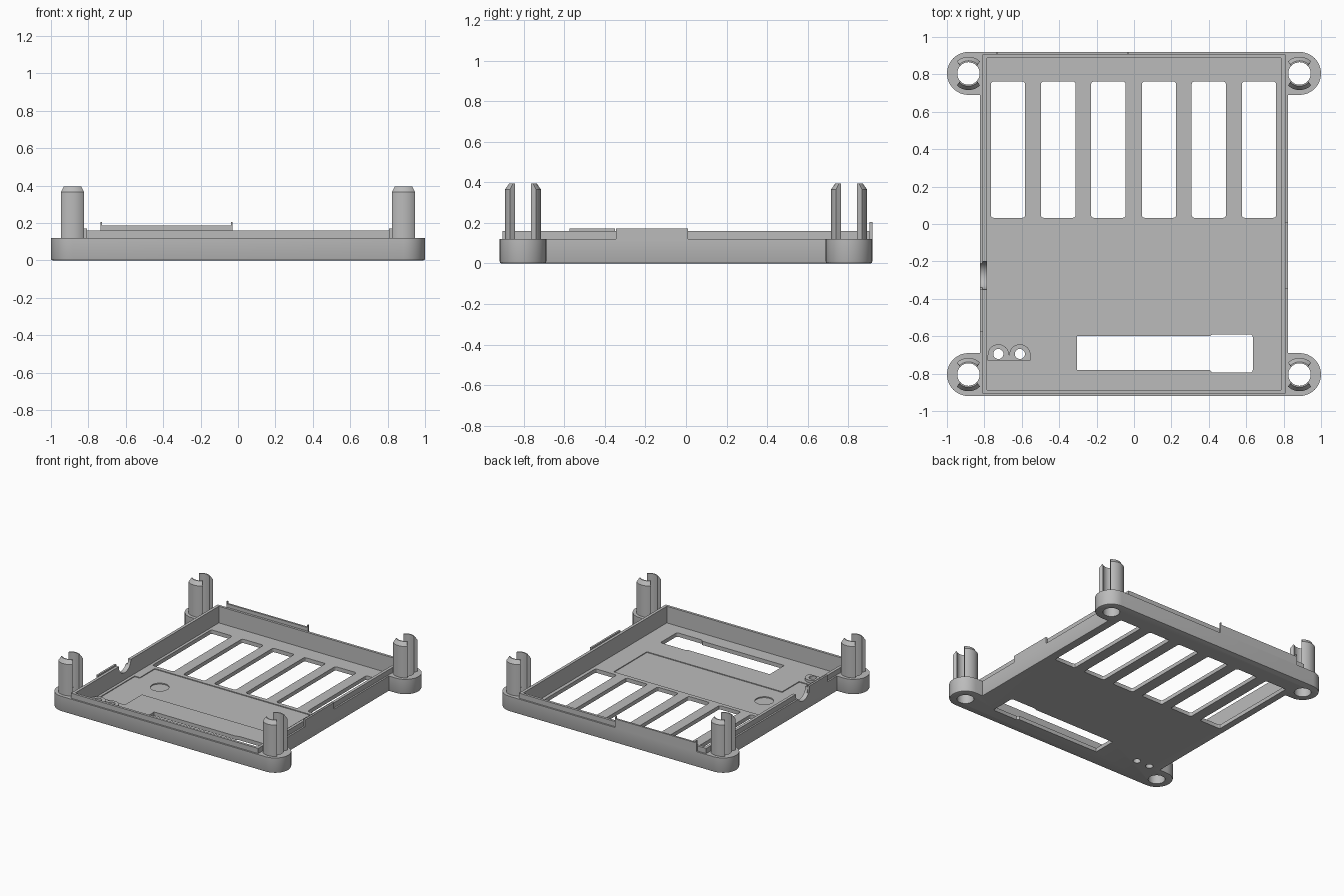
import bpy, bmesh, math

if "Cube" in bpy.data.objects:
    bpy.data.objects.remove(bpy.data.objects["Cube"])

grey = bpy.data.materials.new("light grey plastic")
grey.diffuse_color = (0.5, 0.5, 0.5, 1)
grey.use_nodes = True
grey.node_tree.nodes["Principled BSDF"].inputs["Base Color"].default_value = grey.diffuse_color


def prism(name, pts, z0, z1, bevel=0):
    """Extrude a closed outline between two heights, optionally rounding its bottom edge."""
    bm = bmesh.new()
    face = bm.faces.new([bm.verts.new((x, y, z0)) for x, y in pts])
    ext = bmesh.ops.extrude_face_region(bm, geom=[face], use_keep_orig=True)
    for v in [g for g in ext["geom"] if isinstance(g, bmesh.types.BMVert)]:
        v.co.z = z1
    bmesh.ops.recalc_face_normals(bm, faces=bm.faces)
    if bevel:
        low = [e for e in bm.edges if all(abs(v.co.z - z0) < 1e-5 for v in e.verts)]
        bmesh.ops.bevel(bm, geom=low, offset=bevel, segments=2, affect='EDGES', profile=0.5)
    me = bpy.data.meshes.new(name)
    bm.to_mesh(me)
    bm.free()
    me.materials.append(grey)
    ob = bpy.data.objects.new(name, me)
    bpy.context.collection.objects.link(ob)
    return ob


def arc(cx, cy, r, a0, a1, n=16):
    return [(cx + r * math.cos(math.radians(a0 + (a1 - a0) * i / n)),
             cy + r * math.sin(math.radians(a0 + (a1 - a0) * i / n))) for i in range(n + 1)]


def circle(cx, cy, r, n=32):
    return arc(cx, cy, r, 0, 360, n)[:-1]


def rect(x0, x1, y0, y1, r=0):
    if not r:
        return [(x0, y0), (x1, y0), (x1, y1), (x0, y1)]
    return (arc(x0 + r, y0 + r, r, 180, 270, 3) + arc(x1 - r, y0 + r, r, 270, 360, 3)
            + arc(x1 - r, y1 - r, r, 0, 90, 3) + arc(x0 + r, y1 - r, r, 90, 180, 3))


def boolean(target, tool, op='DIFFERENCE'):
    """Apply a boolean and remove the tool."""
    mod = target.modifiers.new("cut", 'BOOLEAN')
    mod.operation, mod.object, mod.solver = op, tool, 'EXACT'
    bpy.context.view_layer.objects.active = target
    bpy.ops.object.modifier_apply(modifier=mod.name)
    bpy.data.objects.remove(tool)


def smooth(ob):
    bpy.ops.object.select_all(action='DESELECT')
    ob.select_set(True)
    bpy.context.view_layer.objects.active = ob
    bpy.ops.object.shade_smooth_by_angle(angle=math.radians(30))


W, D, EX, EY, ER = 0.823, 0.92, 0.885, 0.805, 0.115
CORNERS = [(sx, sy) for sx in (-1, 1) for sy in (-1, 1)]

# Tray with four rounded ears, drawn as one outline
right = ([(W, -EY + ER)] + arc(EX, -EY, ER, 90, -90)[::1])[::-1]
right = arc(EX, -EY, ER, -90, 90) + [(W, -EY + ER), (W, EY - ER)] + arc(EX, EY, ER, -90, 90)
tray = prism("tray", right + [(-x, -y) for x, y in right], 0, 0.12, bevel=0.01)
boolean(tray, prism("lip", rect(-0.81, 0.81, -0.907, 0.907), 0.02, 0.16), 'UNION')
boolean(tray, prism("cavity", rect(-0.787, 0.787, -0.887, 0.887), 0.03, 0.5))

# Shallow recess and round dimple in the floor
recess = [(-0.765, -0.62), (-0.545, -0.62), (-0.545, -0.41), (0.625, -0.41),
          (0.625, 0), (-0.72, 0), (-0.72, -0.185), (-0.765, -0.185)]
boolean(tray, prism("recess", recess, 0.024, 0.1))
boolean(tray, prism("dimple", circle(-0.52, -0.225, 0.067), 0.016, 0.1))

# Six vent slots
for x0, x1 in [(-0.765, -0.582), (-0.498, -0.312), (-0.23, -0.045),
               (0.042, 0.225), (0.308, 0.492), (0.577, 0.76)]:
    boolean(tray, prism("slot", rect(x0, x1, 0.033, 0.762, 0.015), -0.1, 0.1))

# Stepped opening near the front
opening = ([(-0.305, -0.78), (0.405, -0.78), (0.42, -0.795)]
           + arc(0.62, -0.78, 0.015, 270, 360, 3) + arc(0.62, -0.605, 0.015, 0, 90, 3)
           + [(0.42, -0.59), (0.405, -0.6), (-0.305, -0.6)])
boolean(tray, prism("opening", opening, -0.1, 0.1))

# Ear holes
for sx, sy in CORNERS:
    boolean(tray, prism("ear_hole", circle(sx * EX, sy * EY, 0.06), -0.1, 0.3))

# Screw holes through the floor
BOSSES = (-0.725, -0.61)
for x in BOSSES:
    boolean(tray, prism("screw_hole", circle(x, -0.695, 0.027, 20), -0.1, 0.1))

# Round cable notch in the left wall
notch = prism("notch", circle(0, 0, 0.075), -0.06, 0.06)
notch.rotation_euler = (0, math.pi / 2, 0)
notch.location = (-0.8, -0.275, 0.16)
bpy.context.view_layer.update()
boolean(tray, notch)
smooth(tray)

# Flat-footed bosses around the screw holes
for x in BOSSES:
    boss = prism("screw_boss", [(x - 0.057, -0.73)] + [(x + 0.057, -0.73)]
                 + arc(x, -0.7, 0.057, 0, 180), 0.024, 0.05)
    boolean(boss, prism("boss_hole", circle(x, -0.695, 0.027, 20), -0.1, 0.1))
    smooth(boss)

# Split snap posts: two facing arc blades per ear with a chamfered top
for sx, sy in CORNERS:
    for side in (90, 270):
        outline = (arc(sx * EX, sy * EY, 0.089, side - 44, side + 44, 12)
                   + arc(sx * EX, sy * EY, 0.06, side + 48, side - 48, 12))
        blade = prism("post_blade", outline, 0.119, 0.365)
        bm = bmesh.new()
        bm.from_mesh(blade.data)
        top = [f for f in bm.faces if f.normal.z > 0.9]
        new = bmesh.ops.extrude_face_region(bm, geom=top)["geom"]
        bmesh.ops.delete(bm, geom=top, context='FACES_ONLY')
        for v in [g for g in new if isinstance(g, bmesh.types.BMVert)]:
            v.co.z = 0.395
            dx, dy = v.co.x - sx * EX, v.co.y - sy * EY
            r = math.hypot(dx, dy)
            if r > 0.075:
                v.co.x, v.co.y = sx * EX + dx * 0.068 / r, sy * EY + dy * 0.068 / r
        bm.to_mesh(blade.data)
        bm.free()
        smooth(blade)

# Raised rim sections flush with the outer walls
prism("right_rim", rect(0.808, W, -0.345, 0.01), 0.119, 0.172)
prism("left_rim", rect(-W, -0.808, -0.575, -0.35), 0.119, 0.172)
prism("back_rim", rect(-0.735, -0.03, 0.905, D), 0.119, 0.188)
for x in (-0.735, -0.038):
    prism("back_rim_tab", rect(x, x + 0.008, 0.905, D), 0.188, 0.205)
